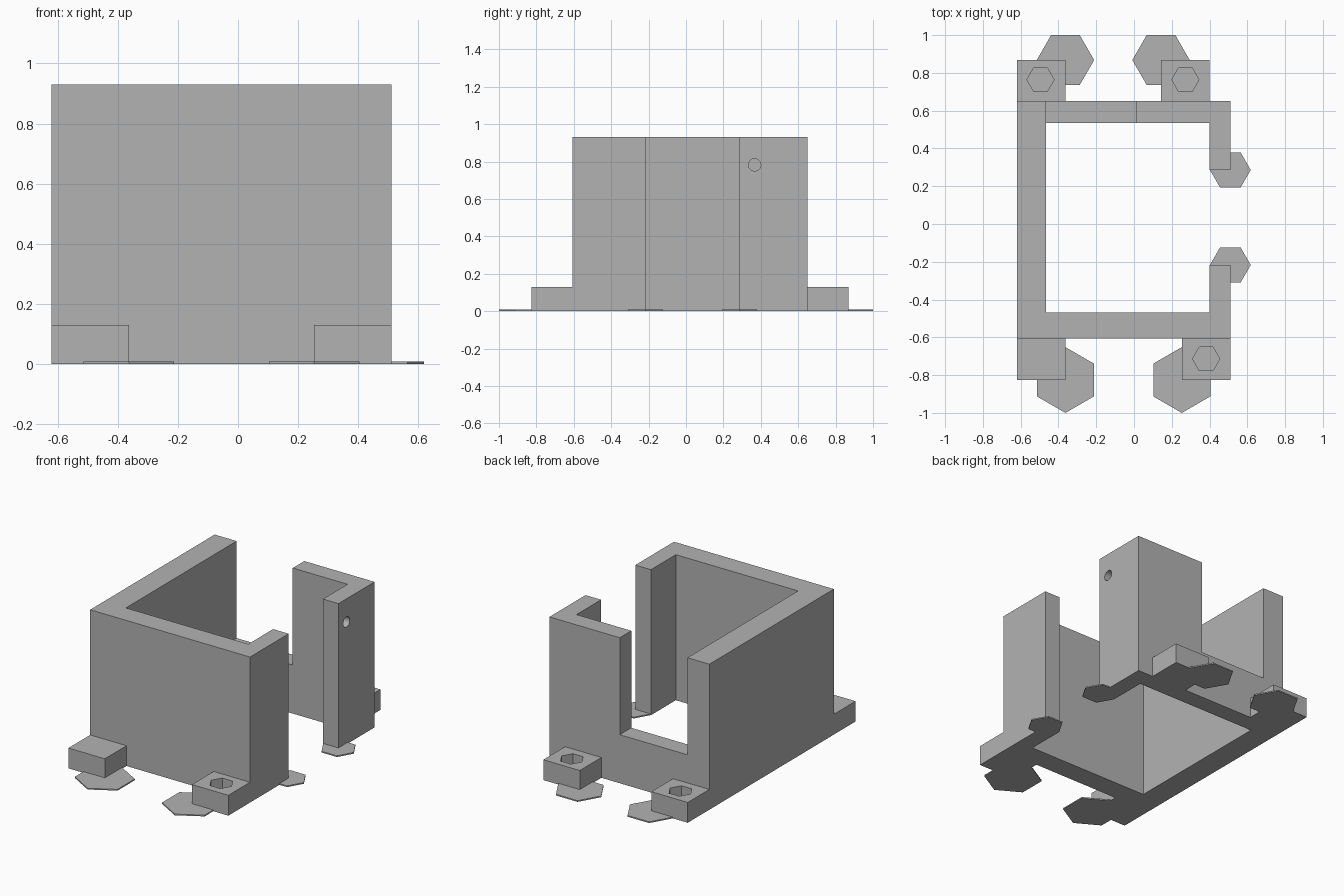
import bpy, bmesh
from math import pi
from mathutils import Matrix

default = bpy.data.objects.get("Cube")
if default:
    bpy.data.objects.remove(default, do_unlink=True)

grey = bpy.data.materials.new("plain grey")
grey.use_nodes = True
GREY = (0.45, 0.45, 0.45, 1)
grey.diffuse_color = GREY
grey.node_tree.nodes["Principled BSDF"].inputs["Base Color"].default_value = GREY


def finish(name, bm):
    bmesh.ops.recalc_face_normals(bm, faces=bm.faces)
    mesh = bpy.data.meshes.new(name)
    bm.to_mesh(mesh)
    bm.free()
    mesh.materials.append(grey)
    obj = bpy.data.objects.new(name, mesh)
    bpy.context.collection.objects.link(obj)
    return obj


def prism(name, outline, z0, z1):
    """Extrude a flat outline upwards."""
    bm = bmesh.new()
    base = bm.faces.new([bm.verts.new((x, y, z0)) for x, y in outline])
    top = bmesh.ops.extrude_face_region(bm, geom=[base])["geom"]
    moved = [v for v in top if isinstance(v, bmesh.types.BMVert)]
    bmesh.ops.translate(bm, verts=moved, vec=(0, 0, z1 - z0))
    return finish(name, bm)


def box(name, x0, x1, y0, y1, z0, z1):
    return prism(name, [(x0, y0), (x1, y0), (x1, y1), (x0, y1)], z0, z1)


def cylinder(name, centre, radius, depth, sides, turn=0.0, axis="Z"):
    """Upright prism with a corner on +x, or one lying along x."""
    bm = bmesh.new()
    bmesh.ops.create_cone(bm, cap_ends=True, segments=sides, radius1=radius,
                          radius2=radius, depth=depth)
    # create_cone starts its first corner on the y axis
    spin = Matrix.Rotation(pi / 2 + turn, 4, "Z")
    lay = Matrix.Rotation(pi / 2, 4, "Y") if axis == "X" else Matrix()
    bm.transform(Matrix.Translation(centre) @ lay @ spin)
    return finish(name, bm)


def cut(obj, cutter):
    cutter.hide_render = True
    mod = obj.modifiers.new("cut", "BOOLEAN")
    mod.operation = "DIFFERENCE"
    mod.solver = "EXACT"
    mod.object = cutter
    bpy.context.view_layer.objects.active = obj
    bpy.ops.object.modifier_apply(modifier=mod.name)
    bpy.data.objects.remove(cutter, do_unlink=True)


# Main dimensions
LEFT, RIGHT, FRONT, BACK = -0.62, 0.51, -0.607, 0.65
IN_L, IN_R, IN_F, IN_B = -0.465, 0.40, -0.468, 0.534
GAP_F, GAP_B, HEIGHT = -0.217, 0.286, 0.93
TAB_F, TAB_B, TAB_H, TAB_W = -0.826, 0.868, 0.13, 0.257

# Walls, open on one side
walls = prism("walls", [
    (RIGHT, GAP_F), (IN_R, GAP_F), (IN_R, IN_F), (IN_L, IN_F),
    (IN_L, IN_B), (IN_R, IN_B), (IN_R, GAP_B), (RIGHT, GAP_B),
    (RIGHT, BACK), (LEFT, BACK), (LEFT, FRONT), (RIGHT, FRONT)], 0, HEIGHT)

# Deep notch in the back wall
cut(walls, box("notch_cutter", IN_L, 0.013, IN_B - 0.05, BACK + 0.1, 0.31, HEIGHT + 0.1))

# Screw holes through the two narrow side posts
for y in (-0.305, 0.367):
    for z in (0.108, 0.782):
        cut(walls, cylinder("hole_cutter", (0.455, y, z), 0.033, 0.3, 32, axis="X"))

# Mounting tabs with a hexagonal nut pocket over a round hole
tabs = [("front_left_tab", LEFT, TAB_F, FRONT, -0.495, -0.714),
        ("front_right_tab", RIGHT - TAB_W, TAB_F, FRONT, 0.382, -0.714),
        ("back_left_tab", LEFT, BACK, TAB_B, -0.495, 0.764),
        ("back_right_tab", IN_R - TAB_W, BACK, TAB_B, 0.272, 0.764)]
for name, x, y0, y1, hx, hy in tabs:
    tab = box(name, x, x + TAB_W, y0, y1, 0, TAB_H)
    cut(tab, cylinder("bolt_cutter", (hx, hy, 0.05), 0.052, 0.4, 32))
    cut(tab, cylinder("pocket_cutter", (hx, hy, TAB_H), 0.072, 0.13, 6))

# Thin hexagonal pads under the corners
PAD = 0.008
pads = [("front_left_pad", LEFT + TAB_W, TAB_F, 0.174, pi / 6),
        ("front_right_pad", RIGHT - TAB_W, TAB_F, 0.174, pi / 6),
        ("back_left_pad", LEFT + TAB_W, TAB_B, 0.152, 0),
        ("back_right_pad", IN_R - TAB_W, TAB_B, 0.152, 0),
        ("front_post_pad", RIGHT, GAP_F, 0.108, 0),
        ("back_post_pad", RIGHT, GAP_B, 0.108, 0)]
for name, x, y, radius, turn in pads:
    cylinder(name, (x, y, PAD / 2), radius, PAD, 6, turn)

# Smooth the round holes, keep every other edge sharp
for obj in bpy.context.collection.objects:
    if obj.type == "MESH" and obj.data.materials and obj.data.materials[0] == grey:
        bpy.ops.object.select_all(action="DESELECT")
        obj.select_set(True)
        bpy.context.view_layer.objects.active = obj
        bpy.ops.object.shade_smooth_by_angle(angle=pi / 6)
